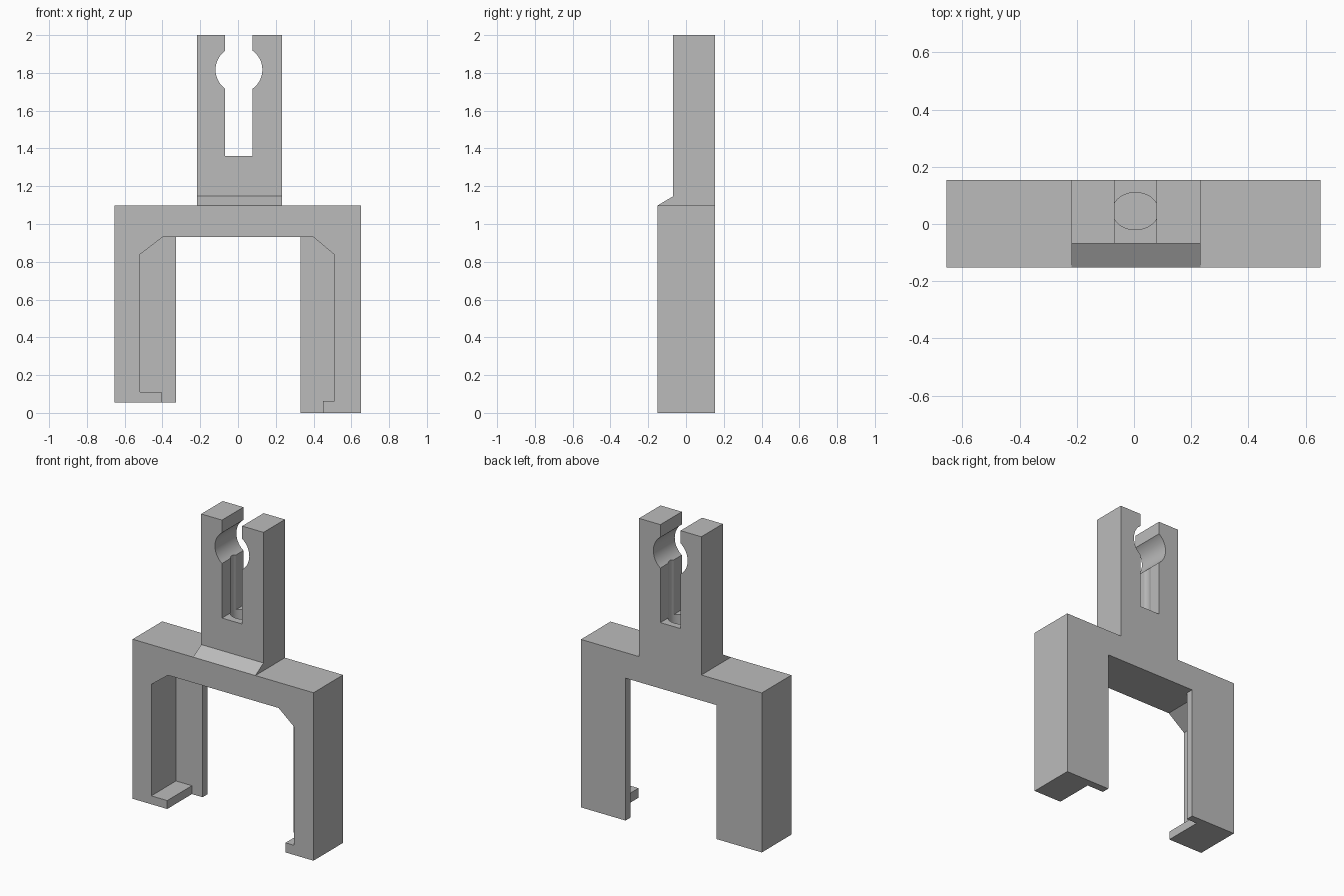
import bpy
import bmesh
import math
from mathutils import Vector

old = bpy.data.objects.get("Cube")
if old:
    bpy.data.objects.remove(old, do_unlink=True)

FRONT, BACK = -0.152, 0.153
PLATE = 0.103          # front of the thin back plate
SLOT_X = 0.005         # centre line of the clip slot

grey = bpy.data.materials.new("plain grey")
grey.use_nodes = True
grey.diffuse_color = (0.5, 0.5, 0.5, 1)
grey.node_tree.nodes["Principled BSDF"].inputs["Base Color"].default_value = grey.diffuse_color


def prism(name, points, axis, start, end):
    """Extrude a closed 2D profile along x, y or z."""
    def place(a, b):
        return {"x": (start, a, b), "y": (a, start, b), "z": (a, b, start)}[axis]
    bm = bmesh.new()
    face = bm.faces.new([bm.verts.new(place(a, b)) for a, b in points])
    grown = bmesh.ops.extrude_face_region(bm, geom=[face])["geom"]
    shift = Vector([(end - start) * (axis == k) for k in "xyz"])
    bmesh.ops.translate(bm, vec=shift, verts=[v for v in grown if isinstance(v, bmesh.types.BMVert)])
    bmesh.ops.recalc_face_normals(bm, faces=bm.faces)
    mesh = bpy.data.meshes.new(name)
    bm.to_mesh(mesh)
    bm.free()
    mesh.materials.append(grey)
    obj = bpy.data.objects.new(name, mesh)
    bpy.context.collection.objects.link(obj)
    return obj


def ellipse(cx, cy, rx, ry, n=48):
    return [(cx + rx * math.cos(math.tau * i / n), cy + ry * math.sin(math.tau * i / n)) for i in range(n)]


def rect(a0, a1, b0, b1):
    return [(a0, b0), (a1, b0), (a1, b1), (a0, b1)]


def combine(target, tool, operation):
    """Apply a boolean and discard the tool."""
    tool.hide_render = True
    mod = target.modifiers.new("combine", "BOOLEAN")
    mod.operation, mod.object, mod.solver = operation, tool, "EXACT"
    bpy.context.view_layer.objects.active = target
    bpy.ops.object.modifier_apply(modifier=mod.name)
    bpy.data.objects.remove(tool, do_unlink=True)


# Forked frame with one leg slightly longer
clip = prism("forked_clip_bracket", [
    (-0.655, 1.097), (-0.655, 0.055), (-0.328, 0.055), (-0.328, 0.93),
    (0.33, 0.93), (0.33, 0), (0.652, 0), (0.652, 1.097)], "y", FRONT, BACK)

# Recess in the front of each leg, leaving a back plate and a foot hook
for side, wall, hook_x, hook_z in ((-1, 0.52, 0.405, 0.11), (1, 0.51, 0.45, 0.063)):
    outline = [(0.25, 0.93), (0.4, 0.93), (wall, 0.838), (wall, hook_z),
               (hook_x, hook_z), (hook_x, -0.1), (0.25, -0.1)]
    recess = prism("leg_recess", [(side * x, z) for x, z in outline], "y", FRONT - 0.1, PLATE)
    combine(clip, recess, "DIFFERENCE")

# Upright post with a sloped toe at the front
post = prism("post", [(FRONT, 1.0), (FRONT, 1.097), (-0.068, 1.147), (-0.068, 2),
                      (BACK, 2), (BACK, 1.0)], "x", -0.218, 0.232)
combine(clip, post, "UNION")

# Slot, round snap hole and vertical bore through the post
combine(clip, prism("slot", rect(SLOT_X - 0.073, SLOT_X + 0.073, 1.36, 2.1), "y", -0.4, 0.4), "DIFFERENCE")
combine(clip, prism("snap_hole", ellipse(SLOT_X, 1.817, 0.124, 0.124), "y", -0.4, 0.4), "DIFFERENCE")
combine(clip, prism("bore", ellipse(SLOT_X, 0.045, 0.081, 0.065), "z", 1.25, 1.81), "DIFFERENCE")

# Smooth curved walls, crisp edges
bpy.ops.object.select_all(action="DESELECT")
clip.select_set(True)
bpy.context.view_layer.objects.active = clip
bpy.ops.object.shade_smooth_by_angle(angle=math.radians(30))
